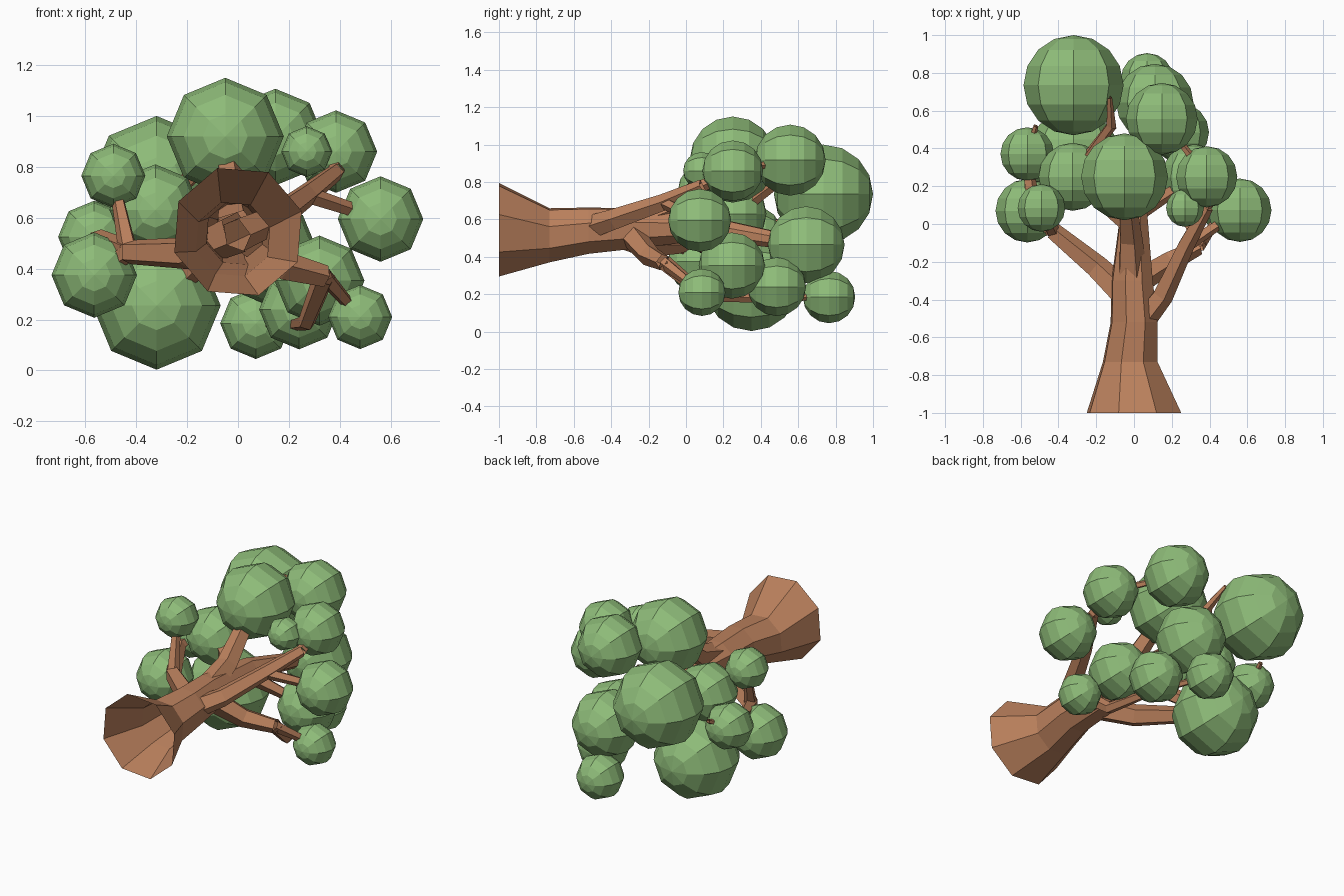
import bpy, bmesh, math
from mathutils import Vector, Matrix

if "Cube" in bpy.data.objects:
    bpy.data.objects.remove(bpy.data.objects["Cube"])


def material(name, color):
    m = bpy.data.materials.new(name)
    m.diffuse_color = (*color, 1)
    m.use_nodes = True
    m.node_tree.nodes["Principled BSDF"].inputs["Base Color"].default_value = m.diffuse_color
    return m


bark = material("bark", (0.50, 0.22, 0.11))
leaf = material("leaf", (0.27, 0.50, 0.19))


def finish(name, bm, mat):
    me = bpy.data.meshes.new(name)
    bmesh.ops.recalc_face_normals(bm, faces=bm.faces[:])
    bm.to_mesh(me)
    bm.free()
    me.materials.append(mat)
    bpy.context.collection.objects.link(bpy.data.objects.new(name, me))


def tube(name, points, radii, sides, turn=0.0, straight=False):
    """Open tapered tube; straight keeps every ring square to y."""
    bm = bmesh.new()
    rings = []
    for i, p in enumerate(points):
        t = points[min(i + 1, len(points) - 1)] - points[max(i - 1, 0)]
        t = Vector((0, 1, 0)) if straight else t.normalized()
        u = t.cross(Vector((0, 0, 1))).normalized()
        v = u.cross(t)
        angles = [turn + math.tau * k / sides for k in range(sides)]
        rings.append([bm.verts.new(p + (u * math.cos(a) + v * math.sin(a)) * radii[i]) for a in angles])
    for a, b in zip(rings, rings[1:]):
        for k in range(sides):
            j = (k + 1) % sides
            bm.faces.new((a[k], a[j], b[j], b[k]))
    finish(name, bm, bark)


# Leaf balls with poles along the trunk direction
def ball(name, x, y, z, r):
    bm = bmesh.new()
    place = Matrix.Translation((x, y, z)) @ Matrix.Rotation(math.pi / 2, 4, 'X')
    bmesh.ops.create_uvsphere(bm, u_segments=8, v_segments=8, radius=r, matrix=place)
    finish(name + "_leaves", bm, leaf)
    return Vector((x, y, z))


top = ball("top", -.05, .25, .92, .23)
low_left = ball("low_left", -.32, .35, .255, .252)
crown = ball("crown", -.32, .735, .735, .265)
inner_left = ball("inner_left", -.325, .25, .63, .18)
high_left = ball("high_left", -.49, .085, .765, .126)
outer_left = ball("outer_left", -.565, .07, .375, .168)
back_left = ball("back_left", -.565, .37, .525, .142)
outer_right = ball("outer_right", .56, .073, .595, .168)
low_right = ball("low_right", .48, .085, .21, .126)
small_right = ball("small_right", .27, .085, .86, .1)
high_right = ball("high_right", .385, .25, .86, .162)
inner_right = ball("inner_right", .32, .245, .353, .177)
low_back = ball("low_back", .07, .765, .185, .14)
side_back = ball("side_back", .24, .485, .24, .157)
middle = ball("middle", .11, .643, .465, .205)
high_back = ball("high_back", .147, .557, .917, .19)

# Hollow trunk with a flared open base
trunk = [Vector(p) for p in ((0, -1, .545), (-.02, -.73, .515), (0, -.52, .54),
                             (-.01, -.3, .55), (0, .1, .555))]
trunk.append(trunk[-1].lerp(middle, .75))
tube("trunk", trunk, (.263, .152, .13, .115, .07, .045), 8, math.radians(18), True)


def on_trunk(y):
    for a, b in zip(trunk, trunk[1:]):
        if y <= b.y:
            return a.lerp(b, (y - a.y) / (b.y - a.y))


# Branches taper evenly from first to last point
def branch(name, r0, r1, *points):
    pts = [Vector(p) for p in points]
    n = len(pts) - 1
    tube(name, pts, [r0 + (r1 - r0) * i / n for i in range(n + 1)], 5)


branch("upper_branch", .09, .04, on_trunk(-.35), (-.02, -.08, .65), top)

fork = Vector((.27, -.12, .69))
tip = Vector((.385, .09, .78))
branch("right_upper_branch", .07, .036, on_trunk(-.58), (.15, -.38, .6), fork, tip)
branch("right_upper_twig", .034, .015, tip, high_right, high_back)
branch("right_side_twig", .035, .025, fork, outer_right)

elbow = Vector((.34, -.12, .37))
bend = Vector((.27, .1, .19))
branch("right_lower_branch", .075, .045, on_trunk(-.32), (.18, -.2, .41), elbow)
branch("right_lower_twig", .045, .015, elbow, bend, (.22, .4, .18), low_back)
branch("low_right_twig", .035, .02, elbow, low_right)

knee = Vector((-.43, -.04, .465))
branch("left_branch", .085, .05, on_trunk(-.42), (-.2, -.23, .46), knee)
branch("left_back_twig", .048, .014, knee, (-.55, .2, .52), back_left, (-.52, .52, .6))
branch("left_low_twig", .04, .025, knee, outer_left)
branch("left_high_twig", .04, .02, knee, high_left)

branch("back_branch", .06, .014, on_trunk(-.02), inner_left, (-.12, .52, .82), (-.13, .67, .9))
branch("low_left_branch", .06, .03, on_trunk(-.02), low_left)
branch("low_inner_branch", .05, .025, on_trunk(.05), inner_right)
